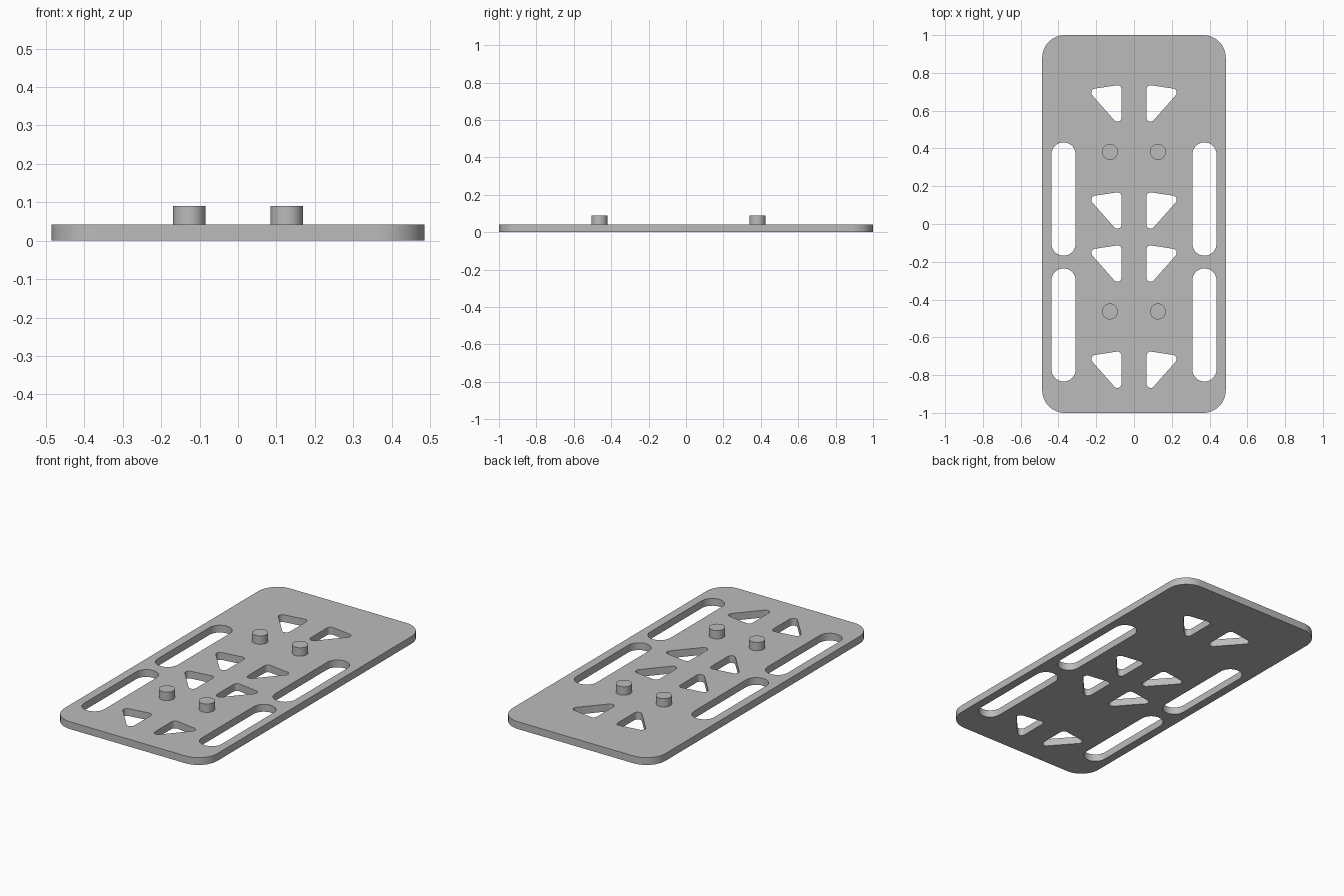
import bpy, bmesh, math
from mathutils import Vector

if "Cube" in bpy.data.objects:
    bpy.data.objects.remove(bpy.data.objects["Cube"])

THICK = 0.042
grey = bpy.data.materials.new("mid grey")
grey.diffuse_color = (0.5, 0.5, 0.5, 1)
grey.use_nodes = True
grey.node_tree.nodes["Principled BSDF"].inputs["Base Color"].default_value = grey.diffuse_color


def rounded(corners, radius, steps):
    """Outline of a convex polygon with every corner filleted."""
    pts = []
    for i, c in enumerate(corners):
        c = Vector(c)
        a = (Vector(corners[i - 1]) - c).normalized()
        b = (Vector(corners[(i + 1) % len(corners)]) - c).normalized()
        half = a.angle(b) / 2
        centre = c + (a + b).normalized() * radius / math.sin(half)
        start = c + a * radius / math.tan(half) - centre
        end = c + b * radius / math.tan(half) - centre
        sweep = start.angle_signed(end)
        for k in range(steps + 1):
            t = -sweep * k / steps
            pts.append(centre + Vector((start.x * math.cos(t) - start.y * math.sin(t),
                                        start.x * math.sin(t) + start.y * math.cos(t))))
    return pts


def slot(x, y0, y1, r, steps=16):
    """Outline of a slot with round ends."""
    arc = [math.pi * k / steps for k in range(steps + 1)]
    return ([Vector((x + r * math.cos(t), y1 - r + r * math.sin(t))) for t in arc] +
            [Vector((x - r * math.cos(t), y0 + r - r * math.sin(t))) for t in arc])


def finish(bm, name):
    bmesh.ops.recalc_face_normals(bm, faces=bm.faces[:])
    mesh = bpy.data.meshes.new(name)
    bm.to_mesh(mesh)
    bm.free()
    mesh.materials.append(grey)
    obj = bpy.data.objects.new(name, mesh)
    bpy.context.collection.objects.link(obj)
    bpy.ops.object.select_all(action='DESELECT')
    obj.select_set(True)
    bpy.context.view_layer.objects.active = obj
    bpy.ops.object.shade_smooth_by_angle(angle=math.radians(30))
    return obj


# Plate outline, side slots and triangular cut-outs
W = 0.486
loops = [rounded([(-W, -1), (W, -1), (W, 1), (-W, 1)], 0.12, 12)]
for side in (-1, 1):
    for y0, y1 in ((-0.168, 0.432), (-0.834, -0.235)):
        loops.append(slot(side * 0.373, y0, y1, 0.064))
    for top in (0.735, 0.168, -0.113, -0.675):
        tri = [(-0.066, top + 0.003), (-0.247, top - 0.024), (-0.066, top - 0.229)]
        loops.append([Vector((-side * p.x, p.y)) for p in rounded(tri, 0.022, 8)])

# Perforated plate
bm = bmesh.new()
edges = []
for loop in loops:
    vs = [bm.verts.new((p.x, p.y, 0)) for p in loop]
    edges += [bm.edges.new((vs[i - 1], vs[i])) for i in range(len(vs))]
bmesh.ops.triangle_fill(bm, edges=edges, use_beauty=True, normal=(0, 0, 1))
ext = bmesh.ops.extrude_face_region(bm, geom=bm.faces[:], use_keep_orig=True)
bmesh.ops.translate(bm, vec=(0, 0, THICK),
                    verts=[g for g in ext["geom"] if isinstance(g, bmesh.types.BMVert)])
finish(bm, "plate")

# Round locating pegs
for x in (-0.127, 0.127):
    for y in (-0.463, 0.382):
        bm = bmesh.new()
        bmesh.ops.create_cone(bm, cap_ends=True, segments=40, radius1=0.042,
                              radius2=0.042, depth=0.048)
        finish(bm, "peg").location = (x, y, THICK + 0.024)
